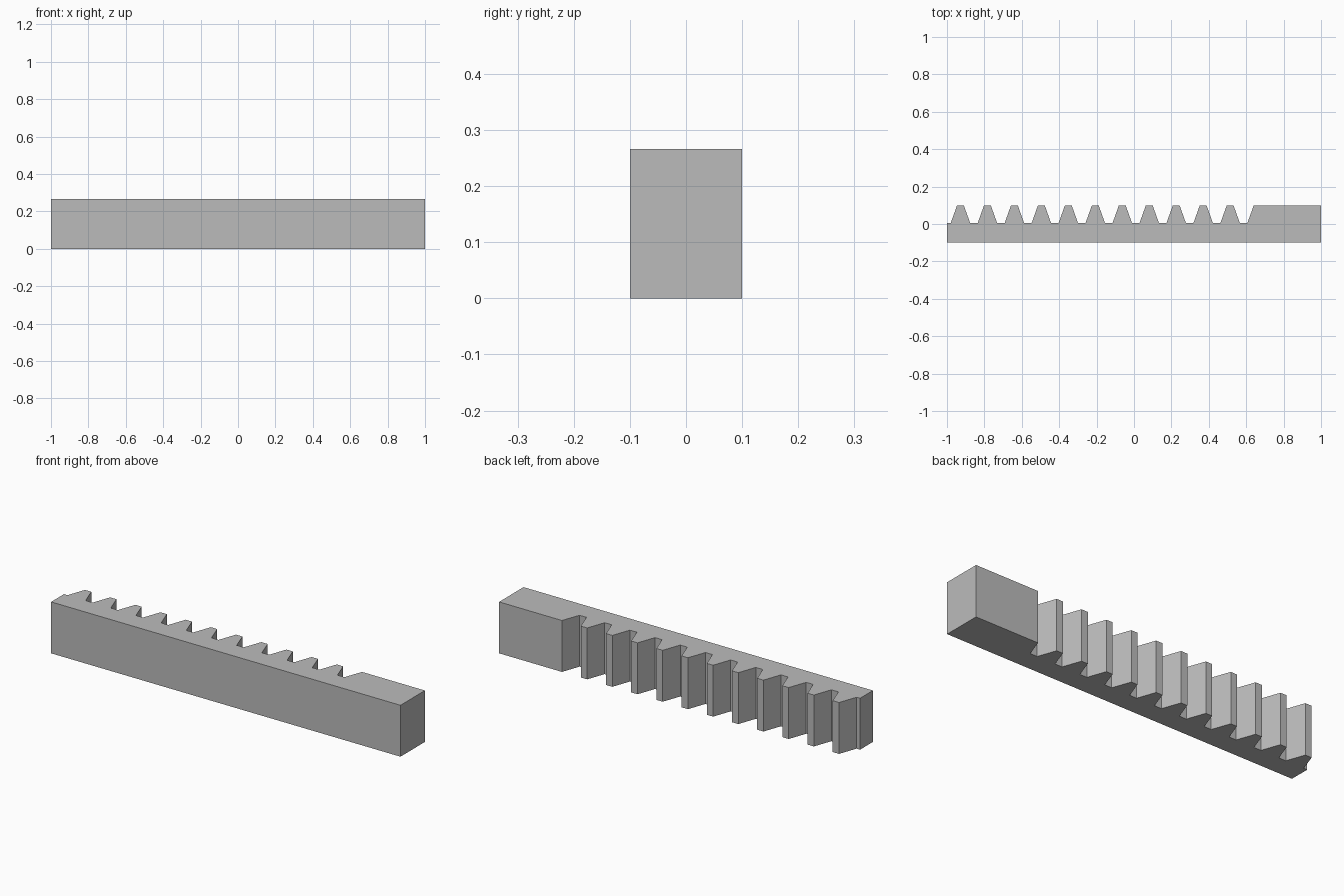
import bpy
import bmesh

cube = bpy.data.objects.get("Cube")
if cube:
    bpy.data.objects.remove(cube, do_unlink=True)

HEIGHT = 0.266
BACK, ROOT, TIP = -0.1, 0.005, 0.1
TEETH, PITCH, FIRST = 11, 0.1442, -0.928
HALF_ROOT, HALF_TIP = 0.052, 0.018

# Plain grey metal
grey = bpy.data.materials.new("grey_metal")
color = (0.5, 0.5, 0.5, 1)
grey.diffuse_color = color
grey.use_nodes = True
grey.node_tree.nodes["Principled BSDF"].inputs["Base Color"].default_value = color

# Rack outline: straight back, toothed edge, solid end block
profile = [(1, TIP), (-1, TIP)]
profile = [(-1, BACK), (-1, ROOT)]
for i in range(TEETH):
    c = FIRST + i * PITCH
    profile += [(c - HALF_ROOT, ROOT), (c - HALF_TIP, TIP),
                (c + HALF_TIP, TIP), (c + HALF_ROOT, ROOT)]
end = FIRST + TEETH * PITCH
profile += [(end - HALF_ROOT, ROOT), (end - HALF_TIP, TIP), (1, TIP), (1, BACK)]

# Extrude the outline upward
bm = bmesh.new()
base = bm.faces.new([bm.verts.new((x, y, 0)) for x, y in profile])
top = bmesh.ops.extrude_face_region(bm, geom=[base], use_keep_orig=True)
bmesh.ops.translate(bm, vec=(0, 0, HEIGHT),
                    verts=[v for v in top["geom"] if isinstance(v, bmesh.types.BMVert)])
bmesh.ops.recalc_face_normals(bm, faces=bm.faces)
mesh = bpy.data.meshes.new("gear_rack")
bm.to_mesh(mesh)
bm.free()
mesh.materials.append(grey)
rack = bpy.data.objects.new("gear_rack", mesh)
bpy.context.collection.objects.link(rack)
